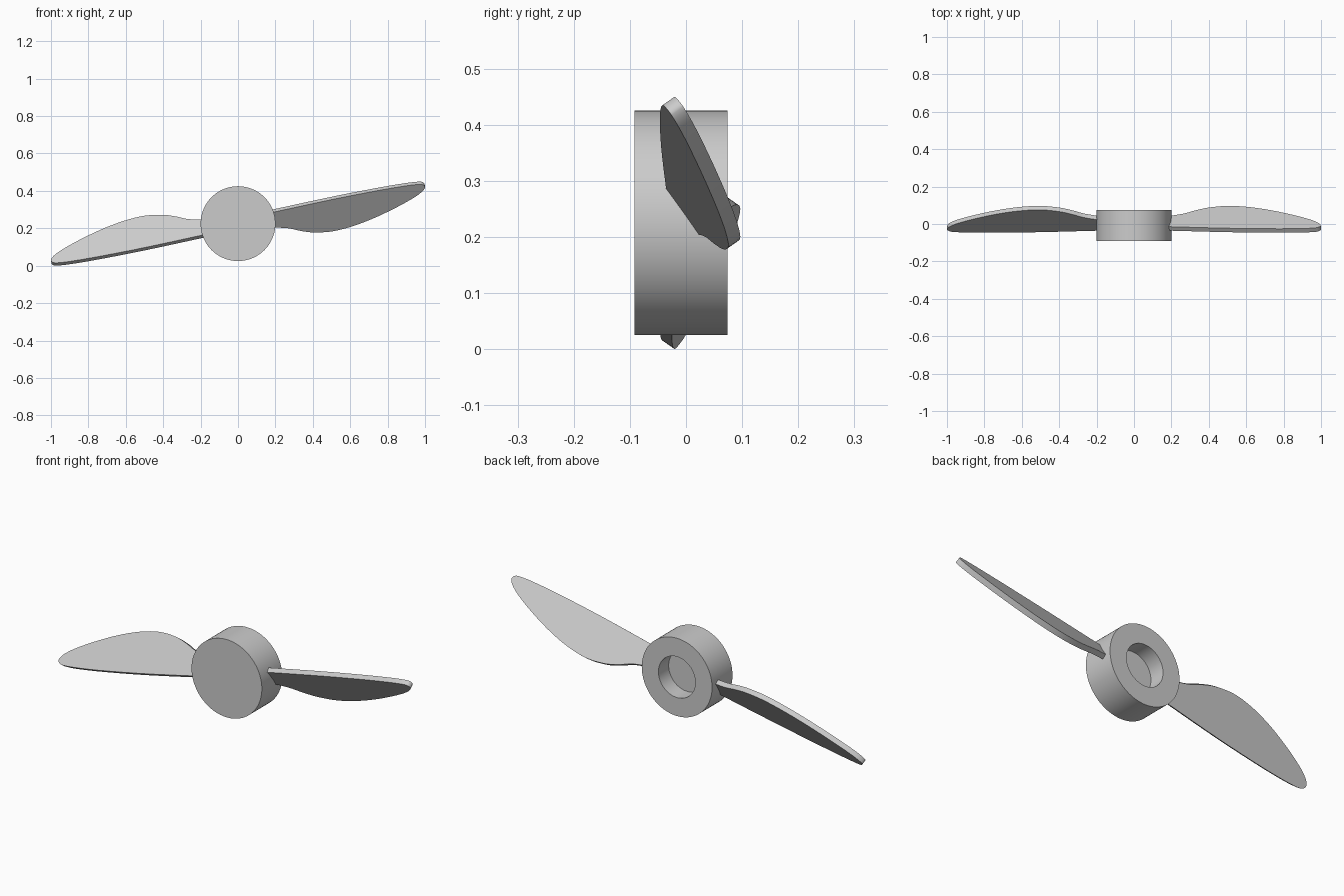
import bpy, bmesh, math
from mathutils import Vector, Matrix
from mathutils.geometry import interpolate_bezier

if "Cube" in bpy.data.objects:
    bpy.data.objects.remove(bpy.data.objects["Cube"])

AXIS_Z = 0.225
HALF_TURN = Matrix.Rotation(math.pi, 4, 'Y')


def add_object(name, bm):
    bmesh.ops.recalc_face_normals(bm, faces=bm.faces)
    mesh = bpy.data.meshes.new(name)
    bm.to_mesh(mesh)
    bm.free()
    obj = bpy.data.objects.new(name, mesh)
    obj.location.z = AXIS_Z
    bpy.context.collection.objects.link(obj)
    bpy.ops.object.select_all(action='DESELECT')
    obj.select_set(True)
    bpy.context.view_layer.objects.active = obj
    bpy.ops.object.shade_smooth_by_angle(angle=math.radians(35))
    return obj


def smooth_path(points, steps=7):
    """Pass a smooth curve through the points."""
    pts = [Vector(p) for p in points]
    ends = [pts[0]] + pts + [pts[-1]]
    path = []
    for a, b, c, d in zip(ends, ends[1:], ends[2:], ends[3:]):
        size = (c - b).length / 3
        out = (c - a).normalized() * size
        into = (d - b).normalized() * size
        path += interpolate_bezier(b, b + out, c - into, c, steps)[:-1]
    return path + [pts[-1]]


# Hub: turned disc with a round recess in the back
hub_bm = bmesh.new()
profile = [(0, -0.092), (0.2, -0.092), (0.2, 0.074),
           (0.105, 0.074), (0.105, -0.009), (0, -0.009)]
verts = [hub_bm.verts.new((r, y, 0)) for r, y in profile]
edges = [hub_bm.edges.new(pair) for pair in zip(verts, verts[1:])]
bmesh.ops.spin(hub_bm, geom=verts + edges, cent=(0, 0, 0), axis=(0, 1, 0),
               angle=math.tau, steps=96, use_duplicate=False)
bmesh.ops.remove_doubles(hub_bm, verts=hub_bm.verts, dist=0.0001)
add_object("hub", hub_bm)

# Blade outline in x and z, from the lower root corner round the tip
outline = [(0.18, 0.205), (0.27, 0.2), (0.33, 0.187), (0.4, 0.178),
           (0.5, 0.183), (0.6, 0.207), (0.7, 0.243), (0.8, 0.288),
           (0.9, 0.34), (0.97, 0.384), (1.0, 0.417), (0.99, 0.432),
           (0.96, 0.434), (0.88, 0.424), (0.74, 0.4), (0.5, 0.353),
           (0.18, 0.284)]


def add_blade(name, turn):
    """Flat pitched plate, turned about the hub axis."""
    bm = bmesh.new()
    ring = []
    for x, z in smooth_path([(x, z) for x, z in outline]):
        y = 0.141 + 0.125 * x - 0.7 * z
        ring.append(bm.verts.new((x, y, z - AXIS_Z)))
    face = bm.faces.new(ring)
    result = bmesh.ops.extrude_face_region(bm, geom=[face], use_keep_orig=True)
    back = [v for v in result["geom"] if isinstance(v, bmesh.types.BMVert)]
    normal = Vector((-0.125, 1, 0.7)).normalized()
    bmesh.ops.translate(bm, verts=back, vec=normal * 0.026)
    bmesh.ops.transform(bm, matrix=turn, verts=bm.verts)
    add_object(name, bm)


add_blade("left_blade", Matrix.Identity(4))
add_blade("right_blade", HALF_TURN)
